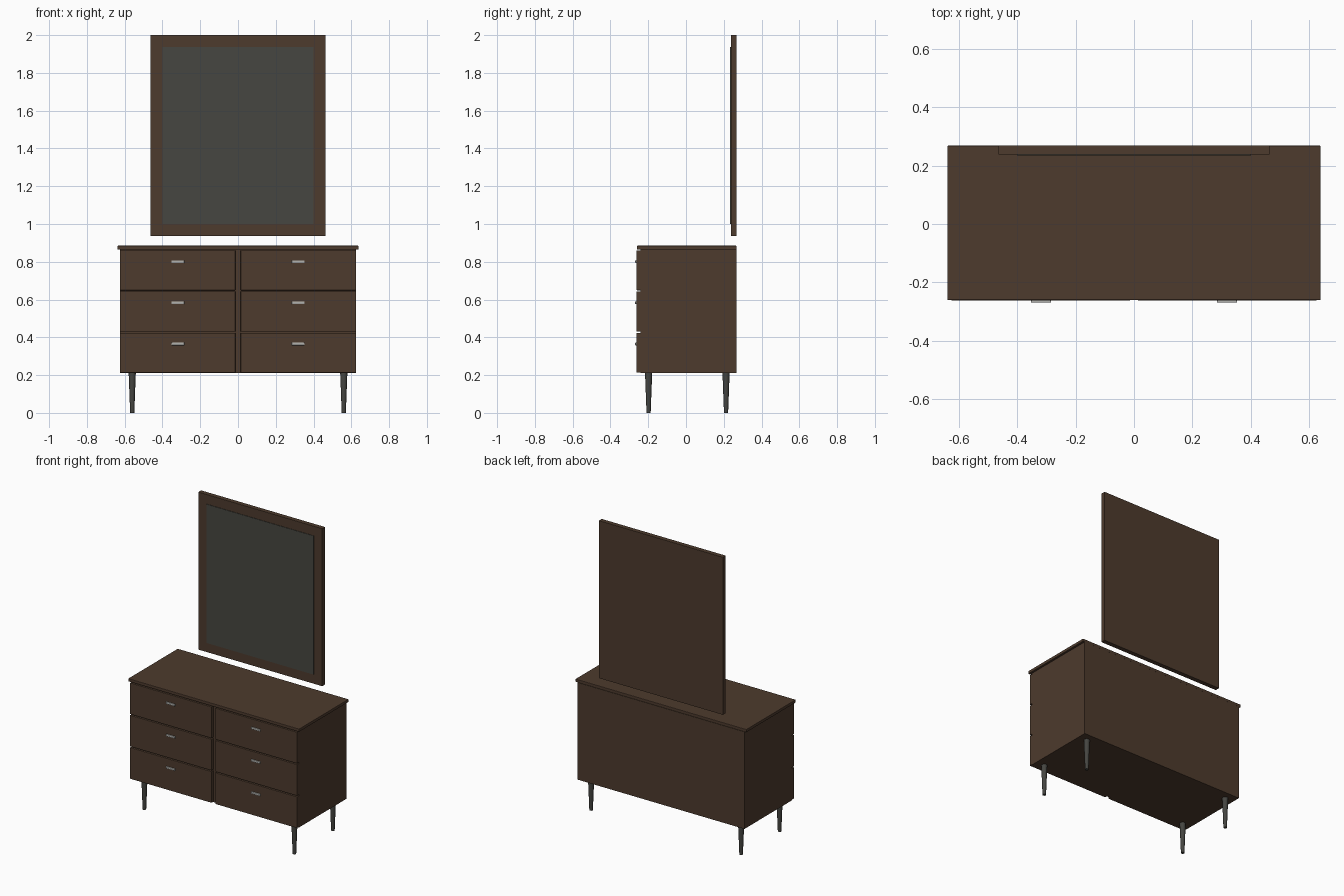
import bpy
import bmesh

cube = bpy.data.objects.get("Cube")
if cube:
    bpy.data.objects.remove(cube, do_unlink=True)


def material(name, rgb):
    m = bpy.data.materials.new(name)
    m.use_nodes = True
    m.diffuse_color = (*rgb, 1)
    m.node_tree.nodes["Principled BSDF"].inputs["Base Color"].default_value = (*rgb, 1)
    return m


walnut = material("dark walnut", (0.075, 0.043, 0.026))
glass = material("mirror glass", (0.062, 0.062, 0.052))
iron = material("dark iron", (0.06, 0.06, 0.053))
steel = material("brushed steel", (0.45, 0.45, 0.43))


def finish(name, bm, mat):
    mesh = bpy.data.meshes.new(name)
    bm.to_mesh(mesh)
    bm.free()
    mesh.materials.append(mat)
    obj = bpy.data.objects.new(name, mesh)
    bpy.context.collection.objects.link(obj)
    return obj


def box(name, x, y, z, mat, bevel=0):
    """Box from (min, max) ranges on each axis."""
    bm = bmesh.new()
    bmesh.ops.create_cube(bm, size=1)
    for v in bm.verts:
        v.co = [r[0] if c < 0 else r[1] for c, r in zip(v.co, (x, y, z))]
    obj = finish(name, bm, mat)
    if bevel:
        mod = obj.modifiers.new("Soft edges", "BEVEL")
        mod.width = bevel
        mod.segments = 2
    return obj


# Cabinet carcass and overhanging top
box("cabinet_body", (-0.624, 0.624), (-0.24, 0.268), (0.21, 0.865), walnut)
box("cabinet_top", (-0.638, 0.638), (-0.26, 0.268), (0.865, 0.885), walnut, 0.003)

# Two columns of three drawers, each with a bar pull
for side, s in (("right", -1), ("left", 1)):
    for row, word in enumerate(("bottom", "middle", "top")):
        z = 0.213 + row * 0.218
        label = f"{side}_{word}"
        box(f"drawer_{label}", sorted((s * 0.014, s * 0.624)), (-0.262, -0.239),
            (z, z + 0.211), walnut, 0.002)
        cx, cz = s * 0.318, z + 0.152
        box(f"handle_{label}", (cx - 0.034, cx + 0.034), (-0.269, -0.261),
            (cz - 0.007, cz + 0.007), steel, 0.002)

# Tapered round legs
for side, x in (("right", -0.56), ("left", 0.56)):
    for end, y in (("front", -0.198), ("back", 0.212)):
        bm = bmesh.new()
        bmesh.ops.create_cone(bm, cap_ends=True, segments=24, radius1=0.011,
                              radius2=0.019, depth=0.212)
        bmesh.ops.translate(bm, verts=bm.verts, vec=(x, y, 0.106))
        for f in bm.faces:
            f.smooth = len(f.verts) == 4
        for e in bm.edges:
            e.smooth = all(f.smooth for f in e.link_faces)
        finish(f"leg_{side}_{end}", bm, iron)

# Mirror panel with its glass set on the front
box("mirror_frame", (-0.463, 0.463), (0.237, 0.268), (0.937, 2.0), walnut, 0.001)
box("mirror_glass", (-0.4, 0.4), (0.234, 0.238), (1.0, 1.936), glass)
